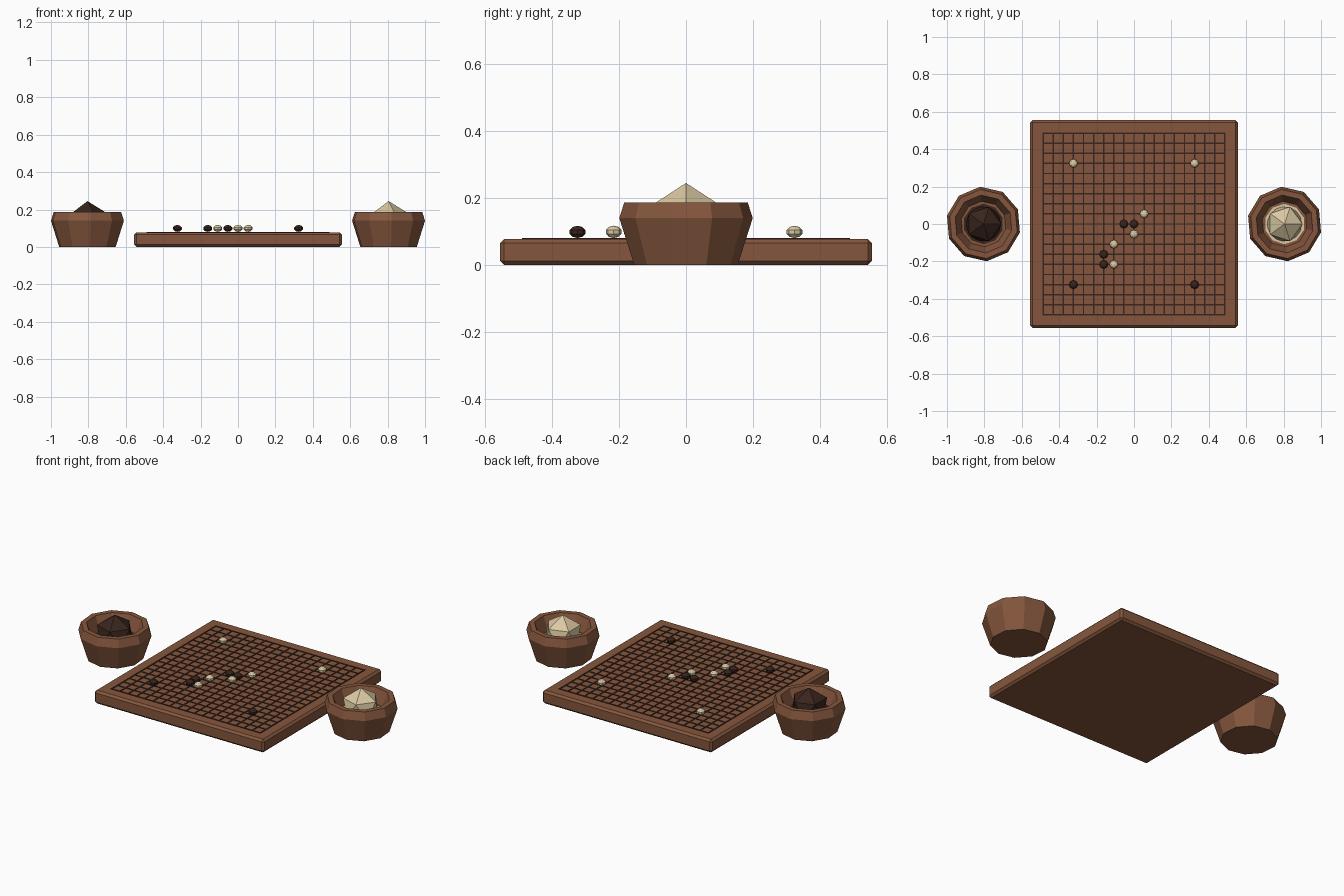
import bpy, bmesh, math
from mathutils import Matrix

if "Cube" in bpy.data.objects:
    bpy.data.objects.remove(bpy.data.objects["Cube"])


def material(name, rgb):
    m = bpy.data.materials.new(name)
    m.diffuse_color = (*rgb, 1)
    m.use_nodes = True
    m.node_tree.nodes["Principled BSDF"].inputs["Base Color"].default_value = m.diffuse_color
    return m


WOOD = material("warm wood", (0.235, 0.094, 0.047))
DARK = material("dark brown", (0.040, 0.018, 0.012))
CREAM = material("cream", (0.70, 0.58, 0.36))


def finish(name, bm, mat):
    bmesh.ops.recalc_face_normals(bm, faces=bm.faces)
    me = bpy.data.meshes.new(name)
    bm.to_mesh(me)
    bm.free()
    me.materials.append(mat)
    ob = bpy.data.objects.new(name, me)
    bpy.context.collection.objects.link(ob)
    return ob


def box(bm, center, size):
    mat = Matrix.Translation(center) @ Matrix.Diagonal((*size, 1))
    bmesh.ops.create_cube(bm, size=1, matrix=mat)


# Board with chamfered edges
H = 0.078
bm = bmesh.new()
box(bm, (0, 0, H / 2), (1.11, 1.11, H))
bmesh.ops.bevel(bm, geom=bm.edges[:], offset=0.012, segments=1, affect='EDGES')
finish("board", bm, WOOD)

# 19 x 19 grid of thin raised lines
STEP, HALF, W = 0.054, 0.486, 0.008
bm = bmesh.new()
for i in range(19):
    p = -HALF + i * STEP
    box(bm, (p, 0, H + 0.001), (W, 2 * HALF + W, 0.004))
    box(bm, (0, p, H + 0.0008), (2 * HALF + W, W, 0.004))
finish("grid_lines", bm, DARK)


# Playing stones, placed by grid steps from the centre
def stone(name, ix, iy, mat):
    bm = bmesh.new()
    m = Matrix.Translation((ix * STEP, iy * STEP, 0.099)) @ Matrix.Diagonal((1, 1, 0.75, 1))
    bmesh.ops.create_uvsphere(bm, u_segments=8, v_segments=5, radius=0.0245, matrix=m)
    finish(name, bm, mat)


for c in [(-6, 6), (6, 6), (1, 1), (0, -1), (-2, -2), (-2, -4)]:
    stone("light_stone", *c, CREAM)
for c in [(-1, 0), (0, 0), (-3, -3), (-3, -4), (-6, -6), (6, -6)]:
    stone("dark_stone", *c, DARK)

# Bowls: ten-sided turned profile (radius, height), with a heap of stones inside
PROFILE = [(0.155, 0), (0.2, 0.14), (0.185, 0.187), (0.155, 0.187), (0.122, 0.11)]
SIDES, TURN = 10, math.radians(95)


def bowl(side, cx, mat):
    bm = bmesh.new()
    rings = []
    for r, z in PROFILE:
        angles = [TURN + 2 * math.pi * k / SIDES for k in range(SIDES)]
        rings.append([bm.verts.new((cx + r * math.cos(a), r * math.sin(a), z)) for a in angles])
    for lo, hi in zip(rings, rings[1:]):
        for k in range(SIDES):
            n = (k + 1) % SIDES
            bm.faces.new((lo[k], lo[n], hi[n], hi[k]))
    bm.faces.new(rings[0])
    bm.faces.new(rings[-1])
    finish(side + "_bowl", bm, WOOD)

    # faceted heap and the flat layer of stones around it
    bm = bmesh.new()
    bmesh.ops.create_icosphere(bm, subdivisions=1, radius=0.107,
                               matrix=Matrix.Translation((cx, 0, 0.138)))
    finish(side + "_stone_heap", bm, mat)
    bm = bmesh.new()
    bmesh.ops.create_cone(bm, cap_ends=True, segments=SIDES, radius1=0.108, radius2=0.108,
                          depth=0.008, matrix=Matrix.Translation((cx, 0, 0.112)))
    finish(side + "_stone_layer", bm, mat)


bowl("left", -0.805, DARK)
bowl("right", 0.805, CREAM)
